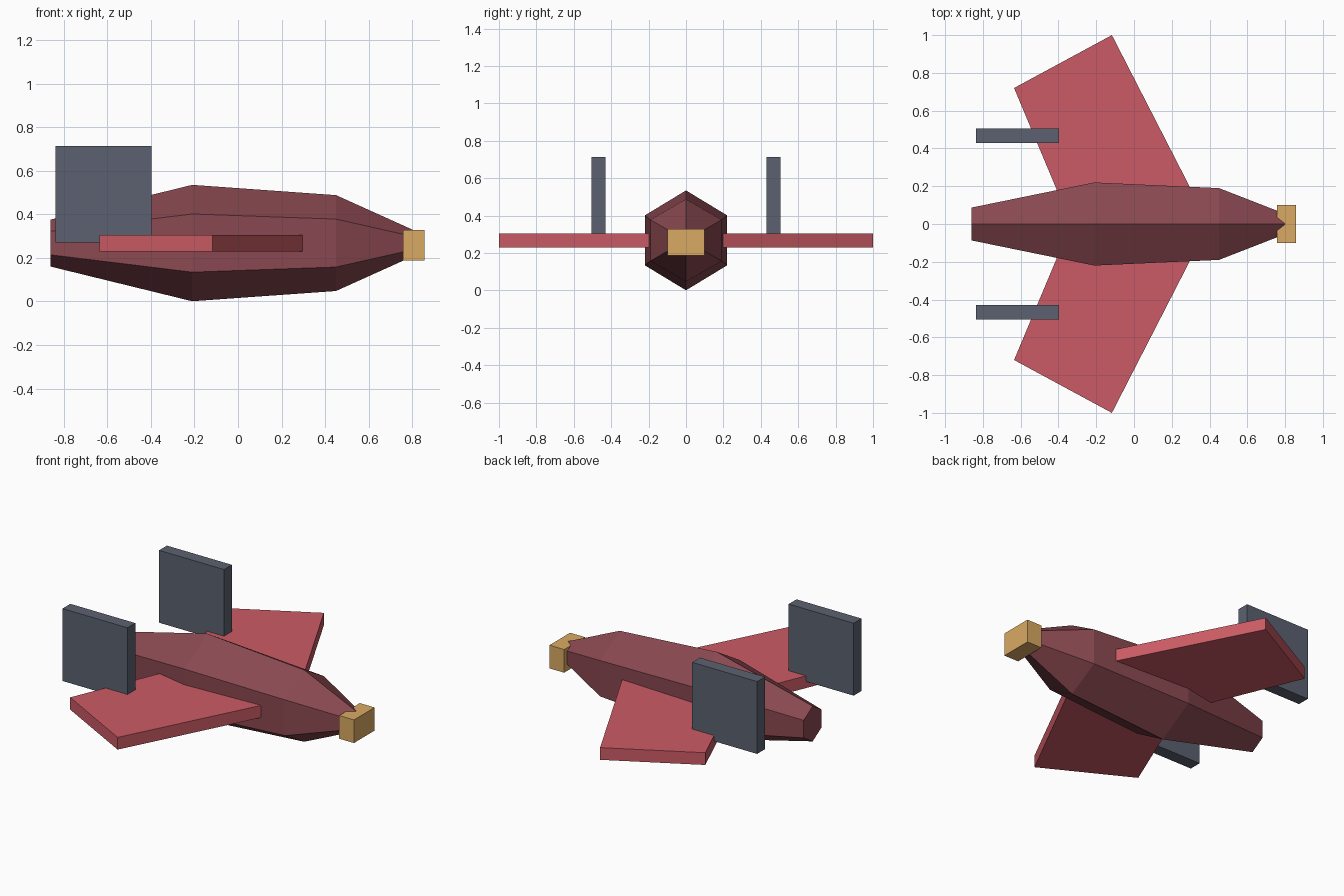
import bpy, bmesh, math

if "Cube" in bpy.data.objects:
    bpy.data.objects.remove(bpy.data.objects["Cube"])


def material(name, rgb):
    m = bpy.data.materials.new(name)
    m.diffuse_color = (*rgb, 1)
    m.use_nodes = True
    m.node_tree.nodes["Principled BSDF"].inputs["Base Color"].default_value = m.diffuse_color
    return m


maroon = material("maroon", (0.25, 0.065, 0.08))
red = material("red", (0.6, 0.105, 0.13))
slate = material("slate", (0.105, 0.12, 0.16))
gold = material("gold", (0.7, 0.4, 0.125))


def loft(name, rings, mat):
    """Skin matching rings of points and cap both ends."""
    bm = bmesh.new()
    loops = [[bm.verts.new(p) for p in ring] for ring in rings]
    n = len(loops[0])
    for a, b in zip(loops, loops[1:]):
        for i in range(n):
            j = (i + 1) % n
            bm.faces.new((a[i], a[j], b[j], b[i]))
    bm.faces.new(loops[0])
    bm.faces.new(loops[-1])
    bmesh.ops.recalc_face_normals(bm, faces=bm.faces)
    mesh = bpy.data.meshes.new(name)
    bm.to_mesh(mesh)
    bm.free()
    ob = bpy.data.objects.new(name, mesh)
    bpy.context.collection.objects.link(ob)
    mesh.materials.append(mat)
    return ob


def slab(name, outline, z0, z1, mat):
    """Extrude a plan outline between two heights."""
    return loft(name, [[(x, y, z) for x, y in outline] for z in (z0, z1)], mat)


def rect(x0, x1, y0, y1):
    return [(x0, y0), (x1, y0), (x1, y1), (x0, y1)]


# Six-sided fuselage: (x, half width, half height) of each section
AXIS = 0.268
sections = [(-0.86, 0.087, 0.108), (-0.21, 0.22, 0.267),
            (0.45, 0.19, 0.22), (0.82, 0.046, 0.053)]
hexagon = [math.radians(90 + 60 * i) for i in range(6)]
loft("fuselage",
     [[(x, w * math.cos(a) / math.cos(math.pi / 6), AXIS + h * math.sin(a))
       for a in hexagon] for x, w, h in sections], maroon)

# Nose block
slab("nose_block", rect(0.757, 0.857, -0.1, 0.1), 0.187, 0.329, gold)

# Swept wings and the upright fins on them, one pair per side
wing = [(0.345, 0.1), (-0.117, 1.0), (-0.635, 0.72), (-0.375, 0.1)]
for side, s in (("left", 1), ("right", -1)):
    slab(side + "_wing", [(x, s * y) for x, y in wing], 0.23, 0.305, red)
    slab(side + "_fin", rect(-0.837, -0.396, s * 0.43, s * 0.506), 0.27, 0.714, slate)
